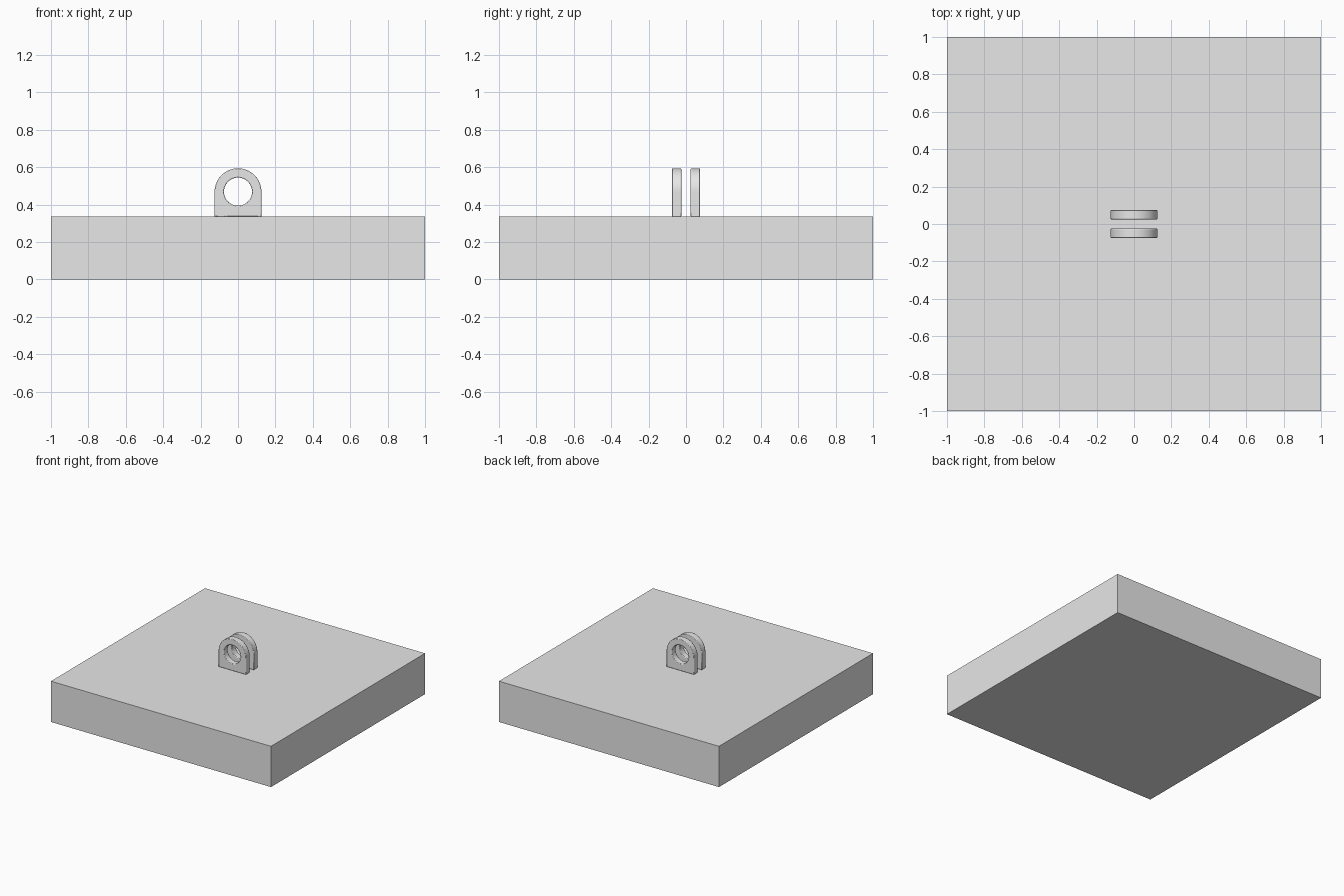
import bpy
import bmesh
from math import sin, cos, tau

cube = bpy.data.objects.get("Cube")
if cube:
    bpy.data.objects.remove(cube, do_unlink=True)

BASE_TOP = 0.335
HOLE_Z, HOLE_R, LUG_R = 0.469, 0.075, 0.125
LUG_THICK, LUG_Y = 0.05, 0.05
SEGMENTS = 64

grey = bpy.data.materials.new("light grey")
grey.use_nodes = True
grey.diffuse_color = (0.8, 0.8, 0.8, 1)
grey.node_tree.nodes["Principled BSDF"].inputs["Base Color"].default_value = grey.diffuse_color


def make_object(name, bm):
    bmesh.ops.recalc_face_normals(bm, faces=bm.faces)
    mesh = bpy.data.meshes.new(name)
    bm.to_mesh(mesh)
    bm.free()
    mesh.materials.append(grey)
    obj = bpy.data.objects.new(name, mesh)
    bpy.context.collection.objects.link(obj)
    return obj


def lug_outline(i):
    """Round above the hole centre, square below it."""
    c, s = cos(tau * i / SEGMENTS), sin(tau * i / SEGMENTS)
    drop = HOLE_Z - BASE_TOP
    if s >= 0:
        return c * LUG_R, s * LUG_R
    if i in (SEGMENTS * 5 // 8, SEGMENTS * 7 // 8):
        return (LUG_R if c > 0 else -LUG_R), -drop
    t = min(LUG_R / max(abs(c), 1e-6), drop / abs(s))
    return c * t, s * t


def make_lug(name, y):
    bm = bmesh.new()
    outer, inner = [], []
    for i in range(SEGMENTS):
        x, z = lug_outline(i)
        a = tau * i / SEGMENTS
        outer.append(bm.verts.new((x, y - LUG_THICK / 2, HOLE_Z + z)))
        inner.append(bm.verts.new((HOLE_R * cos(a), y - LUG_THICK / 2, HOLE_Z + HOLE_R * sin(a))))
    for i in range(SEGMENTS):
        j = (i + 1) % SEGMENTS
        bm.faces.new((outer[i], outer[j], inner[j], inner[i]))
    # give the pierced plate its thickness
    ext = bmesh.ops.extrude_face_region(bm, geom=bm.faces[:], use_keep_orig=True)
    moved = [g for g in ext["geom"] if isinstance(g, bmesh.types.BMVert)]
    bmesh.ops.translate(bm, verts=moved, vec=(0, LUG_THICK, 0))
    lug = make_object(name, bm)

    # slightly eased edges
    bevel = lug.modifiers.new("eased edges", 'BEVEL')
    bevel.width = 0.004
    bevel.segments = 2
    bevel.limit_method = 'ANGLE'
    bpy.ops.object.select_all(action='DESELECT')
    lug.select_set(True)
    bpy.context.view_layer.objects.active = lug
    bpy.ops.object.shade_smooth_by_angle()


# square base slab
bm = bmesh.new()
bmesh.ops.create_cube(bm, size=1)
bmesh.ops.scale(bm, verts=bm.verts, vec=(2, 2, BASE_TOP))
bmesh.ops.translate(bm, verts=bm.verts, vec=(0, 0, BASE_TOP / 2))
make_object("base_slab", bm)

# pair of pierced lugs
for name, side in (("front_lug", -1), ("back_lug", 1)):
    make_lug(name, side * LUG_Y)
